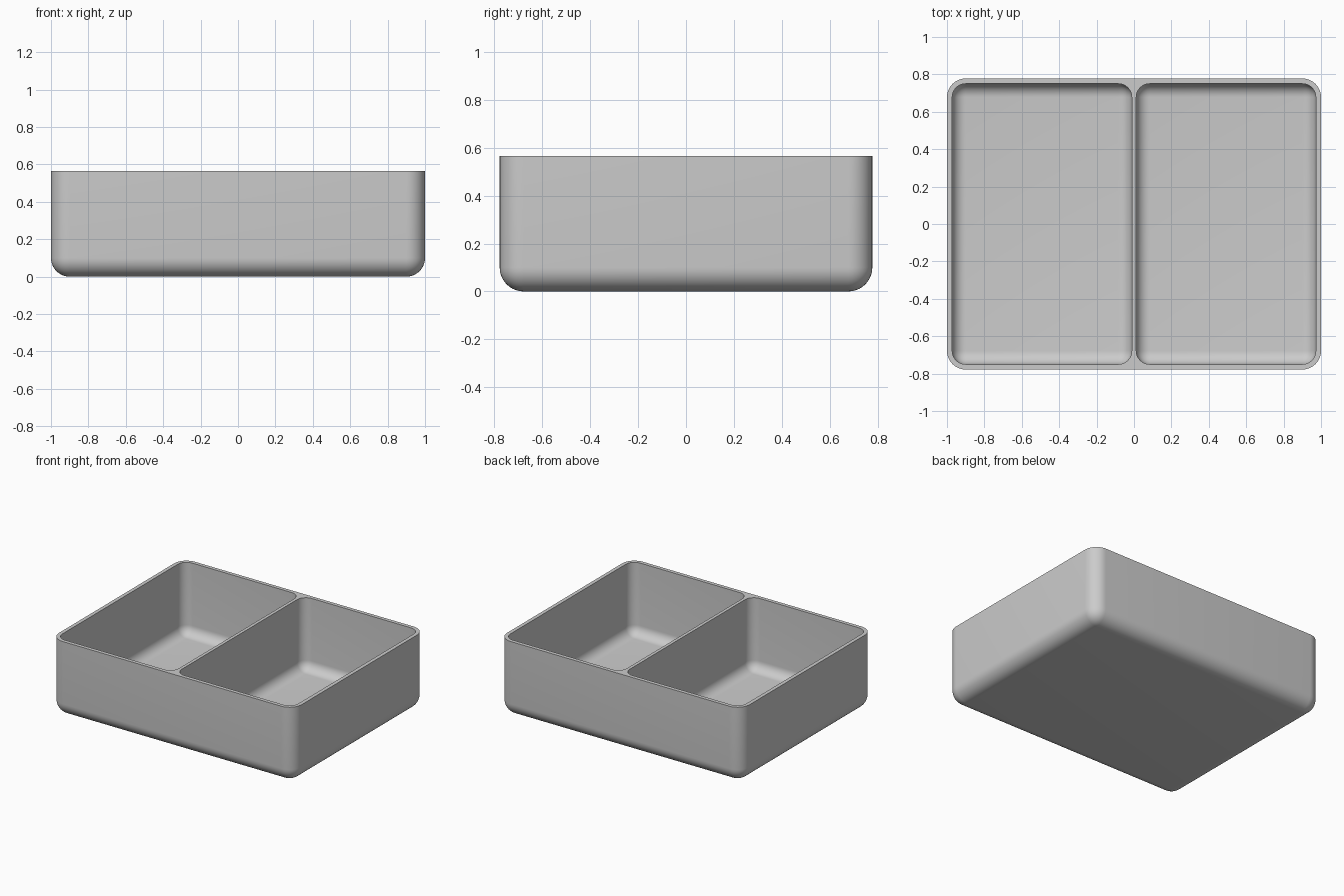
import bpy, bmesh
from mathutils import Matrix, Vector

if "Cube" in bpy.data.objects:
    bpy.data.objects.remove(bpy.data.objects["Cube"], do_unlink=True)

WIDTH, DEPTH, HEIGHT = 2.0, 1.556, 0.565
WALL, DIVIDER = 0.028, 0.024
OUTER_RADIUS, INNER_RADIUS = 0.1, 0.072

grey = bpy.data.materials.new("plain grey")
grey.use_nodes = True
grey.diffuse_color = (0.6, 0.6, 0.6, 1)
grey.node_tree.nodes["Principled BSDF"].inputs["Base Color"].default_value = (0.6, 0.6, 0.6, 1)


def rounded_block(name, low, high, radius):
    """Block with every edge rounded except those around its top."""
    low, high = Vector(low), Vector(high)
    bm = bmesh.new()
    bmesh.ops.create_cube(bm, size=1, matrix=Matrix.Translation((low + high) / 2)
                          @ Matrix.Diagonal((*(high - low), 1)))
    edges = [e for e in bm.edges if min(v.co.z for v in e.verts) < high.z - 0.001]
    bmesh.ops.bevel(bm, geom=edges, offset=radius, segments=10, profile=0.5,
                    affect='EDGES', clamp_overlap=True)
    mesh = bpy.data.meshes.new(name)
    bm.to_mesh(mesh)
    bm.free()
    mesh.materials.append(grey)
    obj = bpy.data.objects.new(name, mesh)
    bpy.context.collection.objects.link(obj)
    return obj


# Outer body of the tray
tray = rounded_block("divided_tray", (-WIDTH / 2, -DEPTH / 2, 0),
                     (WIDTH / 2, DEPTH / 2, HEIGHT), OUTER_RADIUS)
bpy.context.view_layer.objects.active = tray
tray.select_set(True)

# Two compartments hollowed out either side of the divider
y = DEPTH / 2 - WALL
for side, x0, x1 in (("left", DIVIDER / 2, WIDTH / 2 - WALL),
                     ("right", WALL - WIDTH / 2, -DIVIDER / 2)):
    cutter = rounded_block(side + "_compartment_cutter", (x0, -y, WALL),
                           (x1, y, HEIGHT + 0.1), INNER_RADIUS)
    cutter.hide_render = True
    cut = tray.modifiers.new(side + "_compartment", 'BOOLEAN')
    cut.operation, cut.solver, cut.object = 'DIFFERENCE', 'EXACT', cutter
    bpy.ops.object.modifier_apply(modifier=cut.name)
    bpy.data.objects.remove(cutter, do_unlink=True)

bpy.ops.object.shade_smooth_by_angle(angle=0.6)
